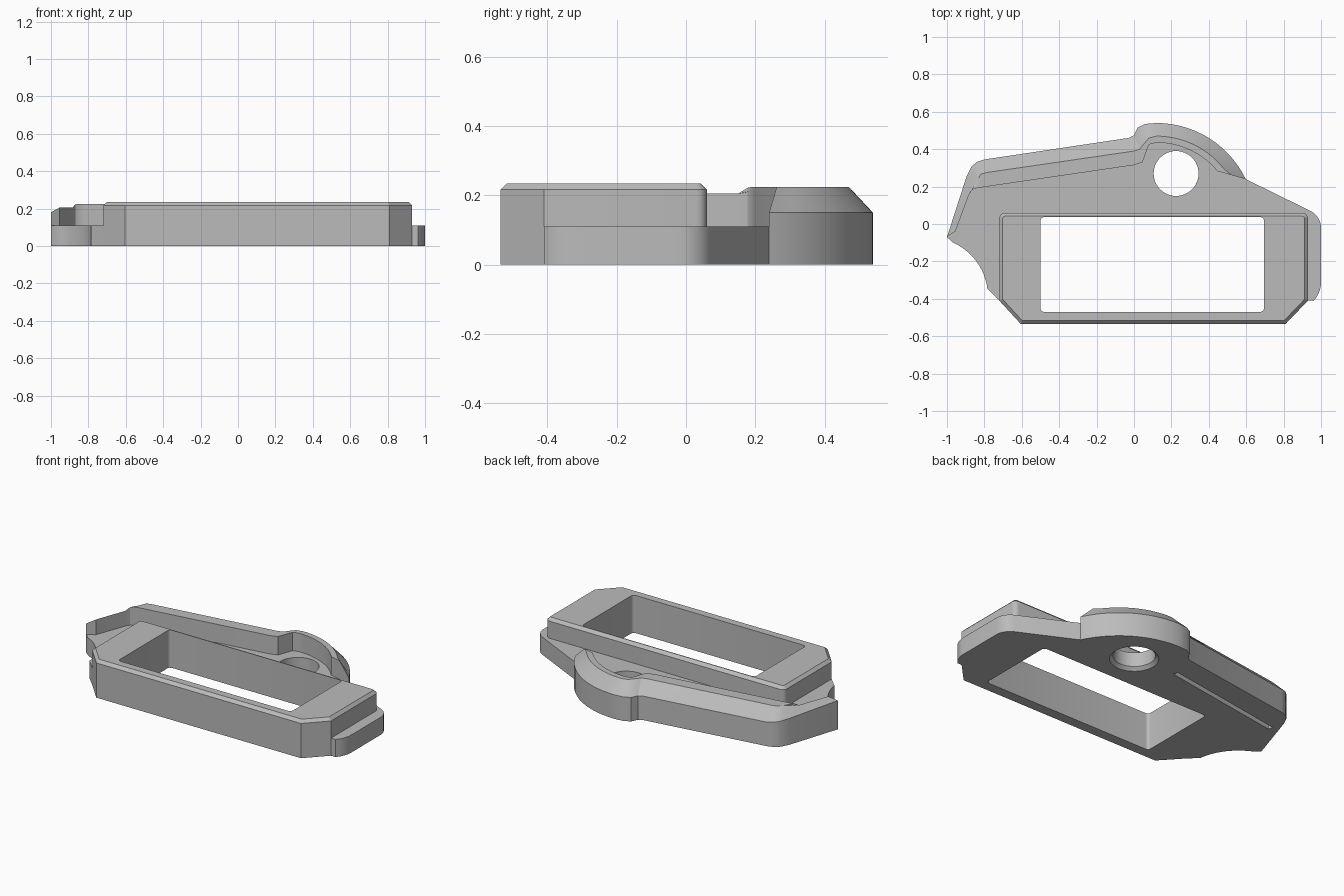
import bpy
import bmesh
from math import cos, sin, radians, pi
from mathutils import Vector

cube = bpy.data.objects.get("Cube")
if cube:
    bpy.data.objects.remove(cube, do_unlink=True)

FLOOR, CREST, COLLAR_TOP = 0.11, 0.225, 0.235

grey = bpy.data.materials.new("plain_grey")
grey.use_nodes = True
colour = (0.5, 0.5, 0.5, 1)
grey.diffuse_color = colour
grey.node_tree.nodes["Principled BSDF"].inputs["Base Color"].default_value = colour


def make_object(name, bm):
    bmesh.ops.remove_doubles(bm, verts=bm.verts, dist=0.0001)
    bmesh.ops.recalc_face_normals(bm, faces=bm.faces)
    mesh = bpy.data.meshes.new(name)
    bm.to_mesh(mesh)
    bm.free()
    mesh.materials.append(grey)
    obj = bpy.data.objects.new(name, mesh)
    bpy.context.collection.objects.link(obj)
    return obj


def loft(name, rings, closed=False):
    """Skin matching rings of points; cap the two ends, or close the loop."""
    bm = bmesh.new()
    rows = [[bm.verts.new(p) for p in ring] for ring in rings]
    for a, b in zip(rows, rows[1:]):
        for i in range(len(a)):
            j = (i + 1) % len(a)
            bm.faces.new((a[i], a[j], b[j], b[i]))
    bm.faces.new(rows[0])
    bm.faces.new(rows[-1])
    return make_object(name, bm)


def prism(name, outline, low, high):
    return loft(name, [[(x, y, z) for x, y in outline] for z in (low, high)])


def arc(cx, cy, r, start, end, steps):
    angles = [radians(start + (end - start) * i / steps) for i in range(steps + 1)]
    return [(cx + r * cos(a), cy + r * sin(a)) for a in angles]


def rounded_rect(x0, x1, y0, y1, r):
    corners = [(x1 - r, y1 - r), (x0 + r, y1 - r), (x0 + r, y0 + r), (x1 - r, y0 + r)]
    return [p for k, (x, y) in enumerate(corners)
            for p in arc(x, y, r, k * 90, k * 90 + 90, 4)]


def combine(target, other, operation):
    mod = target.modifiers.new(operation.lower(), "BOOLEAN")
    mod.operation, mod.solver, mod.object = operation, "EXACT", other
    bpy.context.view_layer.objects.active = target
    bpy.ops.object.modifier_apply(modifier=mod.name)
    bpy.data.objects.remove(other, do_unlink=True)


# Rim wall stations: outer edge, crest edge, inner foot
stations = [
    ((-1, -.07, .18), (-.955, -.04, .205), (-.955, -.04)),
    ((-.895, .255, .165), (-.885, .15, .205), (-.885, .15)),
    ((-.87, .305, .16), (-.837, .235, .222), (-.87, .178)),
    ((-.84, .332, .155), (-.82, .265, CREST), (-.85, .19)),
    ((-.8, .345, .15), (-.79, .275, CREST), (-.82, .195)),
    ((-.03, .46, .15), (0, .39, CREST), (0, .315)),
    ((0, .475, .15), (.03, .4, CREST), (.045, .33)),
    ((.02, .515, .15), (.05, .425, CREST), (.06, .37)),
    ((.06, .535, .15), (.08, .46, CREST), (.08, .425)),
]
steps = 14
boss = zip(arc(.12, .01, .53, 90, 25.7, steps),
           arc(.12, .01, .46, 90, 34, steps),
           arc(.12, .01, .425, 90, 36, steps))
stations += [((*o, .15), (*c, CREST), i) for o, c, i in boss]
stations[-1] = (stations[-1][0], (.52, .262, CREST), (.52, .262))

wall = loft("rim_wall", [
    [(o[0], o[1], FLOOR), o, c, (*i, c[2]), (*i, FLOOR)] for o, c, i in stations])

# Base plate follows the rim, then the right shoulder and the scooped left side
outline = [o[:2] for o, c, i in stations]
outline += arc(.9, -.02, .1, 62, 0, 6) + arc(.85, -.31, .15, 0, -42, 5)
outline += [(.93, -.41), (.81, -.535), (-.605, -.535), (-.72, -.41), (-.785, -.345)]
outline += arc(-1.1, -.39, .32, 10, 66, 10)
frame = prism("housing_frame", outline, 0, FLOOR)

# Raised collar with a chamfered top
collar_outline = arc(.9, .03, .03, 0, 90, 4) + arc(-.69, .03, .03, 90, 180, 4)
collar_outline += [(-.72, -.41), (-.605, -.535), (.81, -.535), (.93, -.41)]
collar = prism("collar", collar_outline, FLOOR, COLLAR_TOP)
bm = bmesh.new()
bm.from_mesh(collar.data)
top = [e for e in bm.edges if all(v.co.z > COLLAR_TOP - .001 for v in e.verts)]
bmesh.ops.bevel(bm, geom=top, offset=.018, segments=1, affect="EDGES")
bm.to_mesh(collar.data)
bm.free()

combine(frame, collar, "UNION")
combine(frame, wall, "UNION")

# Display window through the collar
combine(frame, prism("window_cutter", rounded_rect(-.5, .695, -.47, .037, .02), -.1, .4),
        "DIFFERENCE")

# Round hole, countersunk underneath
profile = [(.14, -.05), (.14, 0), (.12, .02), (.12, .3)]
combine(frame, loft("hole_cutter", [
    [(x, y, z) for x, y in arc(.225, .27, r, 0, 360, 48)[:-1]] for r, z in profile]),
    "DIFFERENCE")

# Narrow groove on the underside, parallel to the rim
a, b = Vector((-.87, .165)), Vector((-.06, .295))
side = (b - a).orthogonal().normalized() * .015
combine(frame, prism("groove_cutter", [a + side, b + side, b - side, a - side], -.1, .03),
        "DIFFERENCE")

bpy.ops.object.select_all(action="DESELECT")
frame.select_set(True)
bpy.context.view_layer.objects.active = frame
bpy.ops.object.shade_smooth_by_angle(angle=radians(25))
